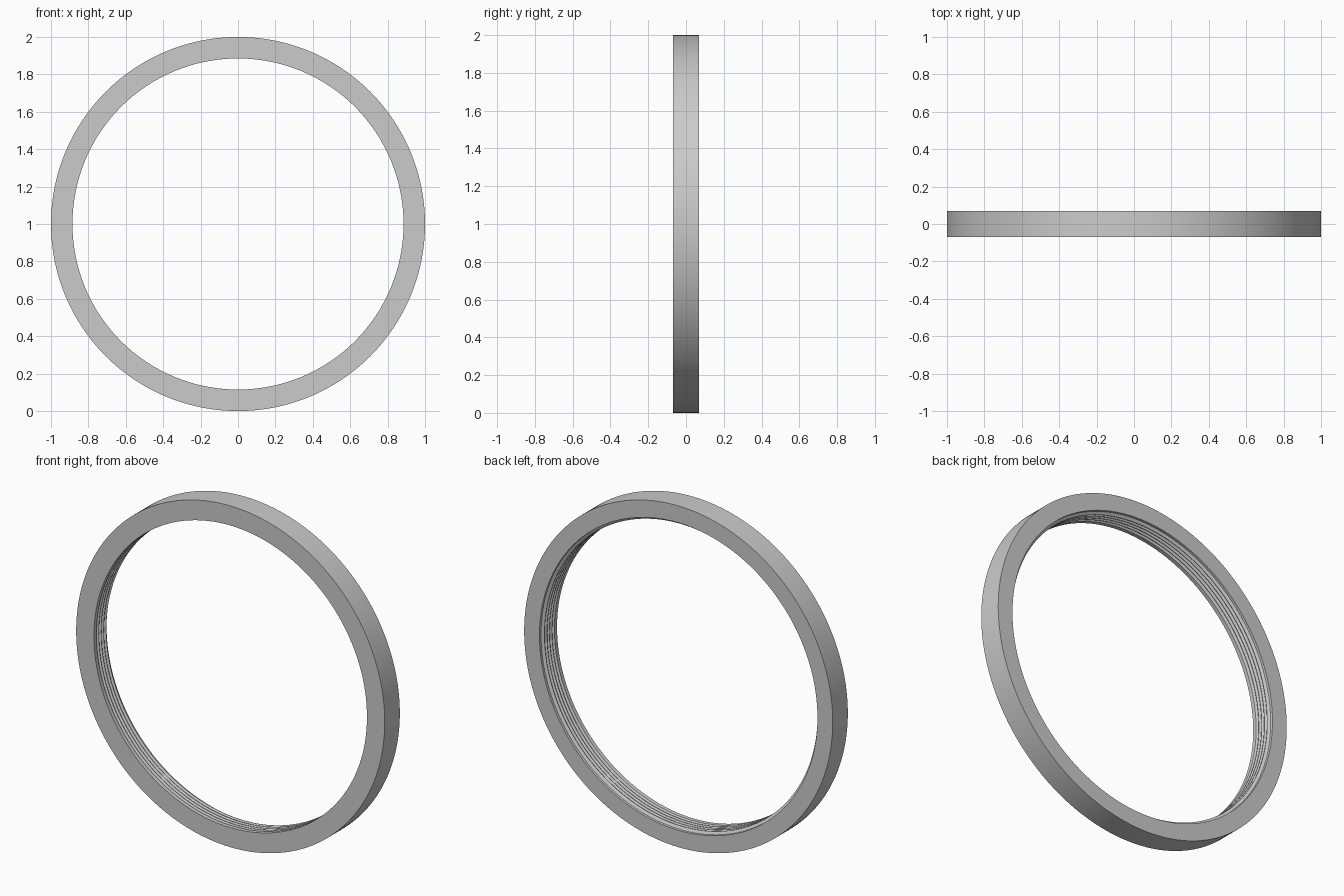
import bpy
import bmesh
import math
from mathutils import Matrix

cube = bpy.data.objects.get("Cube")
if cube:
    bpy.data.objects.remove(cube, do_unlink=True)

SEGMENTS = 192
OUTER, BORE, ROOT = 1.0, 0.885, 0.901
HALF = 0.07
PITCH, TURNS, THREAD_START = 0.023, 4, -0.046

# Plain grey metal
grey = bpy.data.materials.new("grey metal")
grey.use_nodes = True
colour = (0.6, 0.6, 0.6, 1)
grey.diffuse_color = colour
grey.node_tree.nodes["Principled BSDF"].inputs["Base Color"].default_value = colour

# Cross-section: outer band, front lip, thread grooves, plain rear bore
profile = [(OUTER, HALF), (OUTER, -HALF), (BORE, -HALF)]
for turn in range(TURNS):
    y = THREAD_START + turn * PITCH
    profile += [(BORE, y), (ROOT, y + PITCH * 0.4),
                (ROOT, y + PITCH * 0.5), (BORE, y + PITCH * 0.9)]
end = THREAD_START + TURNS * PITCH
profile += [(BORE, end), (ROOT, end + PITCH * 0.4), (ROOT, HALF)]

# Spin the section around the ring axis
bm = bmesh.new()
verts = [bm.verts.new((r, y, 0)) for r, y in profile]
edges = [bm.edges.new((a, b)) for a, b in zip(verts, verts[1:] + verts[:1])]
bmesh.ops.spin(bm, geom=verts + edges, cent=(0, 0, 0), axis=(0, 1, 0),
               angle=math.tau, steps=SEGMENTS, use_merge=False)
bmesh.ops.remove_doubles(bm, verts=bm.verts, dist=0.0001)
bmesh.ops.recalc_face_normals(bm, faces=bm.faces)
bmesh.ops.transform(bm, matrix=Matrix.Translation((0, 0, OUTER)), verts=bm.verts)

mesh = bpy.data.meshes.new("threaded_ring")
bm.to_mesh(mesh)
bm.free()
mesh.materials.append(grey)
ring = bpy.data.objects.new("threaded_ring", mesh)
bpy.context.collection.objects.link(ring)

# Smooth round faces, crisp edges
bpy.ops.object.select_all(action="DESELECT")
ring.select_set(True)
bpy.context.view_layer.objects.active = ring
bpy.ops.object.shade_smooth_by_angle(angle=math.radians(25))
